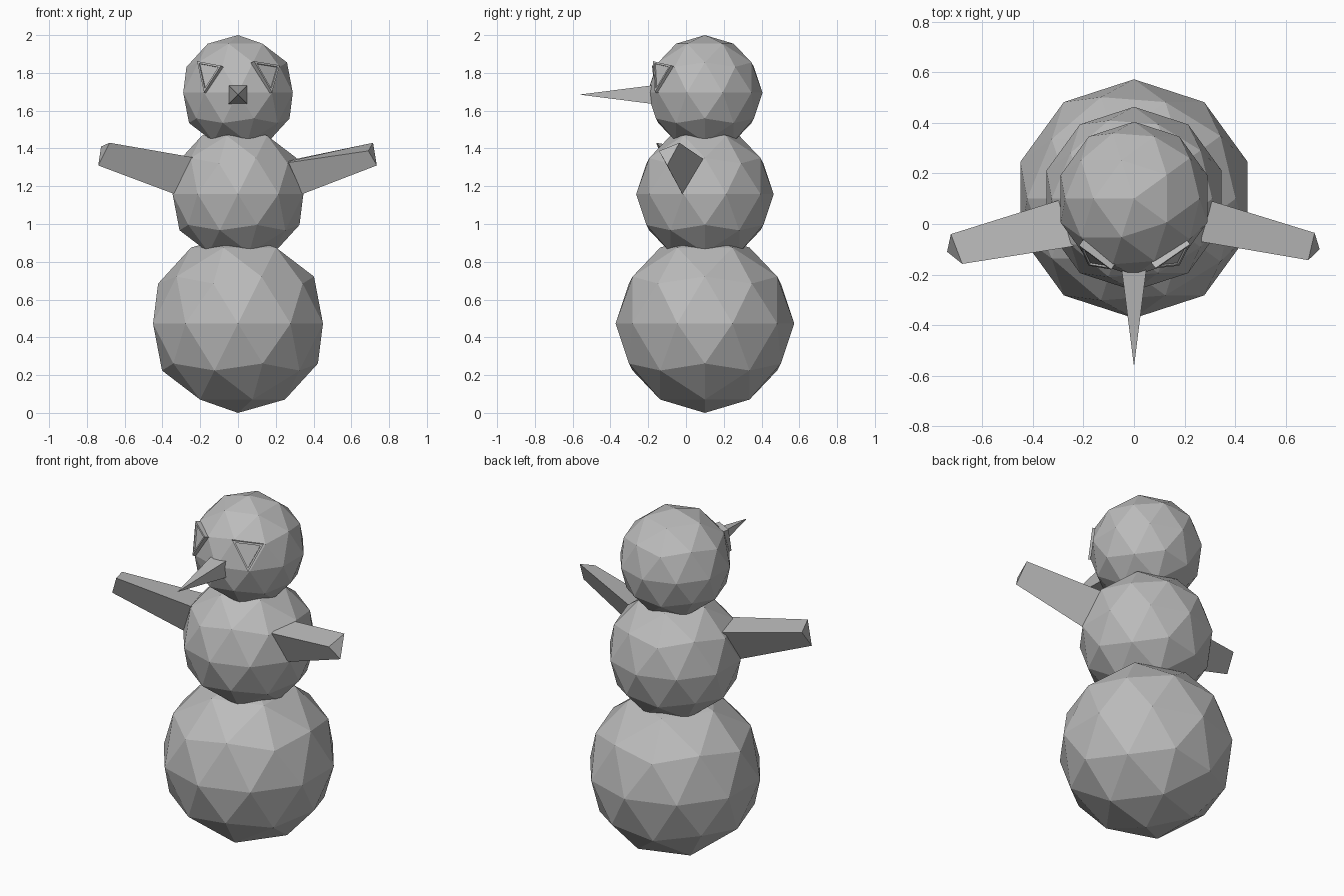
import bpy, bmesh, math
from mathutils import Vector

if "Cube" in bpy.data.objects:
    bpy.data.objects.remove(bpy.data.objects["Cube"])

grey = bpy.data.materials.new("plain grey")
grey.diffuse_color = (0.5, 0.5, 0.5, 1)
grey.use_nodes = True
grey.node_tree.nodes["Principled BSDF"].inputs["Base Color"].default_value = grey.diffuse_color


def finish(name, bm):
    bmesh.ops.recalc_face_normals(bm, faces=bm.faces)
    mesh = bpy.data.meshes.new(name)
    bm.to_mesh(mesh)
    bm.free()
    mesh.materials.append(grey)
    obj = bpy.data.objects.new(name, mesh)
    bpy.context.collection.objects.link(obj)
    return obj


def snowball(name, z, radius):
    bm = bmesh.new()
    bmesh.ops.create_icosphere(bm, subdivisions=2, radius=radius)
    obj = finish(name, bm)
    obj.location = (0, 0.1, z)
    obj.rotation_euler.z = math.pi


def loft(rings):
    """Closed solid through rings that have the same number of points."""
    bm = bmesh.new()
    loops = [[bm.verts.new(p) for p in ring] for ring in rings]
    for a, b in zip(loops, loops[1:]):
        for i in range(len(a)):
            j = (i + 1) % len(a)
            bm.faces.new((a[i], a[j], b[j], b[i]))
    bm.faces.new(loops[0][::-1])
    bm.faces.new(loops[-1])
    return bm


# Three stacked faceted balls
snowball("lower_body", 0.473, 0.473)
snowball("upper_body", 1.158, 0.364)
snowball("head", 1.695, 0.305)

# Four-sided pointed nose
bm = bmesh.new()
base = [bm.verts.new((x * 0.05, -0.17, 1.685 + z * 0.05))
        for x, z in ((-1, -1), (1, -1), (1, 1), (-1, 1))]
tip = bm.verts.new((0, -0.565, 1.685))
bm.faces.new(base)
for i in range(4):
    bm.faces.new((base[i], base[(i + 1) % 4], tip))
finish("nose", bm)

# Triangular arms: root and tip points in order back, bottom, front
arms = {
    "left_arm": (((-0.31, 0.09, 1.35), (-0.34, -0.02, 1.16), (-0.25, -0.09, 1.355)),
                 ((-0.725, -0.04, 1.41), (-0.74, -0.11, 1.31), (-0.68, -0.158, 1.43))),
    "right_arm": (((0.31, 0.09, 1.345), (0.345, -0.02, 1.16), (0.265, -0.07, 1.325)),
                  ((0.715, -0.035, 1.43), (0.735, -0.1, 1.31), (0.69, -0.143, 1.387))),
}
for name, (root, end) in arms.items():
    # Sink the root into the body
    sunk = [Vector(r) + (Vector(r) - Vector(e)) * 0.2 for r, e in zip(root, end)]
    finish(name, loft([sunk, end]))

# Triangular eyes with a raised rim
eyes = {
    "left_eye": ((-0.217, -0.085, 1.862), (-0.09, -0.18, 1.838), (-0.18, -0.165, 1.698)),
    "right_eye": ((0.085, -0.175, 1.862), (0.222, -0.08, 1.84), (0.18, -0.165, 1.698)),
}
for name, points in eyes.items():
    front = [Vector(p) for p in points]
    normal = (front[1] - front[0]).cross(front[2] - front[0]).normalized()
    if normal.y > 0:
        normal = -normal
    centre = sum(front, Vector()) / 3
    back = [p - normal * 0.03 for p in front]
    rim = [p.lerp(centre, 0.2) for p in front]
    floor = [p - normal * 0.008 for p in rim]
    finish(name, loft([back, front, rim, floor]))
